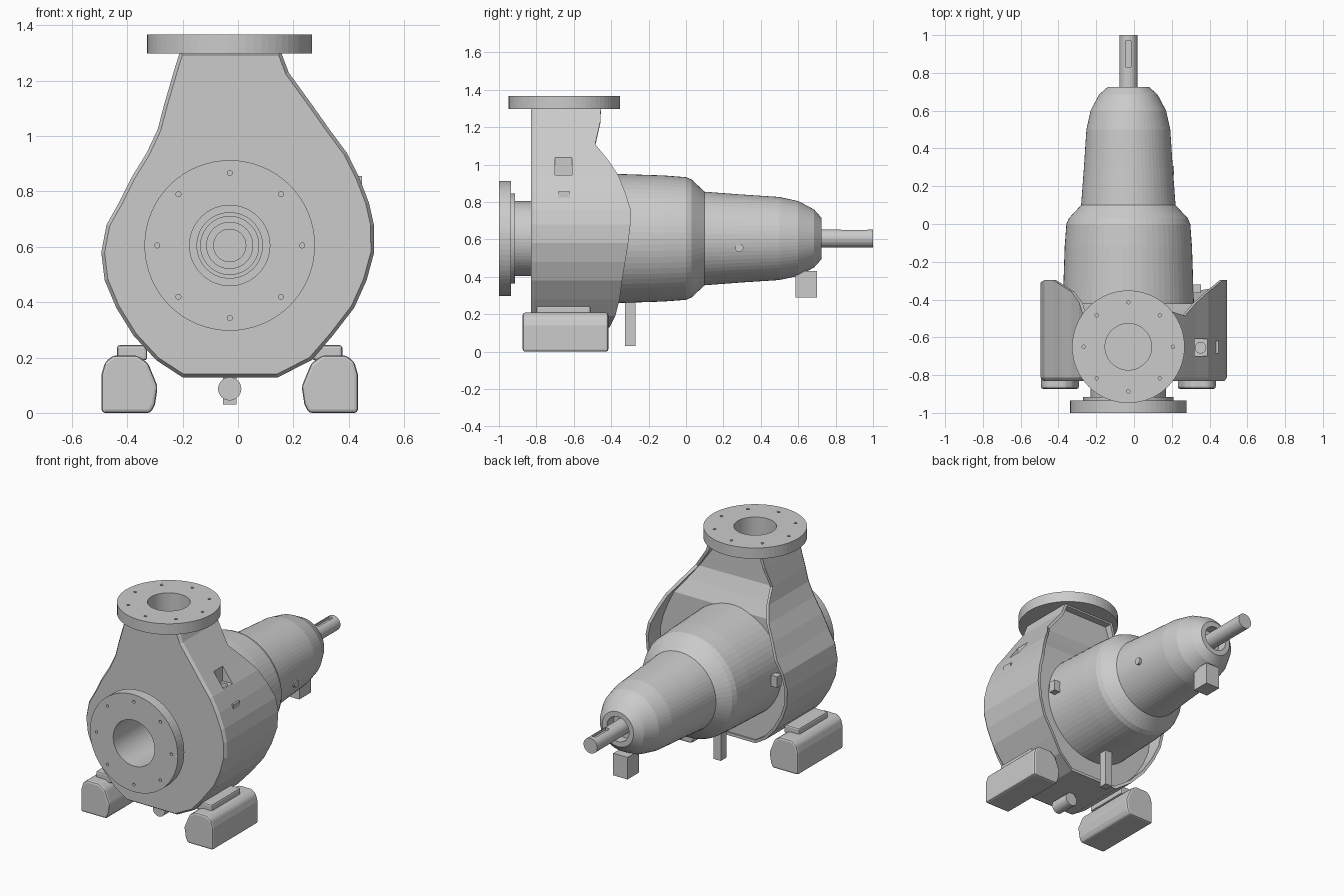
import bpy, bmesh, math
from mathutils import Vector

if "Cube" in bpy.data.objects:
    bpy.data.objects.remove(bpy.data.objects["Cube"])

CX, CZ = -0.03, 0.605      # shaft axis
OUT = (CX, -0.65)          # discharge axis


def finish(name, bm):
    bmesh.ops.remove_doubles(bm, verts=bm.verts, dist=1e-5)
    bmesh.ops.recalc_face_normals(bm, faces=bm.faces)
    me = bpy.data.meshes.new(name)
    bm.to_mesh(me)
    bm.free()
    ob = bpy.data.objects.new(name, me)
    bpy.context.collection.objects.link(ob)
    return ob


def place(r, a, h, axis, c):
    u, v = r * math.cos(a), r * math.sin(a)
    p = {'X': (h, u, v), 'Y': (u, h, v), 'Z': (u, v, h)}[axis]
    return Vector(p) + Vector(c)


def add_lathe(bm, pts, axis, c, n, closed=False):
    rings = [[bm.verts.new(place(r, 2 * math.pi * i / n, h, axis, c)) for i in range(n)]
             for r, h in pts]
    pairs = list(zip(rings, rings[1:])) + ([(rings[-1], rings[0])] if closed else [])
    for a, b in pairs:
        for i in range(n):
            j = (i + 1) % n
            bm.faces.new((a[i], a[j], b[j], b[i]))


def lathe(name, pts, axis='Y', c=(CX, 0, CZ), n=64, closed=False):
    bm = bmesh.new()
    add_lathe(bm, pts, axis, c, n, closed)
    return finish(name, bm)


def rod(name, r, h0, h1, axis, c, n=32):
    return lathe(name, [(0, h0), (r, h0), (r, h1), (0, h1)], axis, c, n)


def prism(name, prof, y0, y1, bevel=0):
    bm = bmesh.new()
    a = [bm.verts.new((x, y0, z)) for x, z in prof]
    b = [bm.verts.new((x, y1, z)) for x, z in prof]
    bm.faces.new(a)
    bm.faces.new(b)
    for i in range(len(a)):
        j = (i + 1) % len(a)
        bm.faces.new((a[i], a[j], b[j], b[i]))
    ob = finish(name, bm)
    if bevel:
        m = ob.modifiers.new("bevel", 'BEVEL')
        m.width, m.segments, m.limit_method = bevel, 2, 'ANGLE'
    return ob


def box(name, x0, x1, y0, y1, z0, z1, bevel=0):
    return prism(name, [(x0, z0), (x1, z0), (x1, z1), (x0, z1)], y0, y1, bevel)


def cut(ob, cutter):
    m = ob.modifiers.new("cut", 'BOOLEAN')
    m.operation, m.object, m.solver = 'DIFFERENCE', cutter, 'EXACT'
    cutter.hide_render = True
    cutter.hide_viewport = True


def bolt_holes(name, ob, radius, axis, c, h0, h1):
    bm = bmesh.new()
    for k in range(8):
        p = place(radius, k * math.pi / 4, 0, axis, c)
        add_lathe(bm, [(0, h0), (.009, h0), (.009, h1), (0, h1)], axis, p, 12)
    cut(ob, finish(name, bm))


def interp(z, table):
    for (z0, y0), (z1, y1) in zip(table, table[1:]):
        if z0 >= z >= z1:
            return y0 + (y1 - y0) * (z0 - z) / (z0 - z1)
    return table[-1][1]


# Volute casing: outline levels (z, left, right), wavy rear lip, recessed back plate
levels = [(1.305, -.21, .155), (1.23, -.233, .183), (1.11, -.268, .27), (1.025, -.29, .33),
          (.94, -.33, .393), (.85, -.385, .438), (.76, -.43, .473), (.68, -.475, .491),
          (.58, -.494, .492), (.48, -.482, .465), (.38, -.44, .42), (.28, -.378, .343),
          (.19, -.295, .265), (.128, -.2, .143)]
lip = [(1.305, -.455), (1.19, -.46), (1.096, -.49), (.99, -.38), (.866, -.33),
       (.743, -.29), (.57, -.31), (.33, -.35), (.225, -.36), (.128, -.41)]
plate = [(1.305, -.5), (1.1, -.497), (.94, -.42), (.128, -.42)]
outline = [(l, z) for z, l, r in levels] + [(r, z) for z, l, r in reversed(levels)]
N = len(outline)


def inset(d):
    res = []
    for i in range(N):
        p, q, s = (Vector(outline[k % N]) for k in (i - 1, i, i + 1))
        e0, e1 = (q - p).normalized(), (s - q).normalized()
        n0, n1 = Vector((-e0.y, e0.x)), Vector((-e1.y, e1.x))
        res.append(q + (n0 + n1) * d / (1 + n0.dot(n1)))
    return res


bm = bmesh.new()
zs = [z for _, z in outline]
full, thin, wall = inset(0), inset(.012), inset(.018)
rings = [[bm.verts.new((p.x, y(z), p.y)) for p, z in zip(loop, zs)] for loop, y in (
    (thin, lambda z: -.83), (full, lambda z: -.812),
    (full, lambda z: interp(z, lip)), (wall, lambda z: interp(z, lip)),
    (wall, lambda z: min(interp(z, plate), interp(z, lip) - .006)))]
for a, b in zip(rings, rings[1:]):
    for i in range(N):
        j = (i + 1) % N
        bm.faces.new((a[i], a[j], b[j], b[i]))
bm.faces.new(rings[0])
back = rings[-1]
for i in range(N // 2 - 1):
    bm.faces.new((back[i], back[i + 1], back[N - 2 - i], back[N - 1 - i]))
casing = finish("volute_casing", bm)

# Casing bores and the side notch with its tapping
cut(casing, rod("suction_bore_cutter", .145, -.95, -.6, 'Y', (CX, 0, CZ), 64))
cut(casing, rod("discharge_bore_cutter", .123, .95, 1.5, 'Z', (*OUT, 0), 64))
cut(casing, box("notch_cutter", .32, .45, -.70, -.61, .945, 1.1))
cut(casing, rod("tapping_cutter", .028, .9, .96, 'Z', (.352, -.655, 0), 24))
box("side_rib", .42, .448, -.685, -.62, .825, .856)

# Suction flange and neck
suction = lathe("suction_flange", [(.145, -1), (.308, -1), (.308, -.935), (.24, -.935),
                (.24, -.915), (.2, -.915), (.2, -.82), (.145, -.82)], closed=True)
bolt_holes("suction_hole_cutter", suction, .262, 'Y', (CX, 0, CZ), -1.05, -.96)

# Impeller eye inside the suction bore
lathe("impeller_eye", [(0, -.66), (.06, -.66), (.06, -.625), (.085, -.625), (.085, -.605),
      (.105, -.605), (.105, -.645), (.12, -.645), (.12, -.605), (.146, -.605)])

# Discharge flange
discharge = lathe("discharge_flange", [(.123, 1.298), (.298, 1.298), (.298, 1.367),
                  (.123, 1.367)], 'Z', (*OUT, 0), closed=True)
bolt_holes("discharge_hole_cutter", discharge, .236, 'Z', (*OUT, 0), 1.33, 1.4)

# Bearing housing with seal recess at the rear
lathe("bearing_housing", [(0, -.44), (.348, -.44), (.345, -.36), (.337, -.12), (.328, 0),
      (.315, .03), (.25, .10), (.235, .3), (.222, .5), (.2, .6), (.155, .685), (.11, .725),
      (.078, .725), (.078, .66), (0, .66)])

# Drive shaft with keyway
shaft = rod("drive_shaft", .048, .6, 1, 'Y', (CX, 0, CZ))
cut(shaft, box("keyway_cutter", CX - .015, CX + .015, .83, .97, CZ + .03, CZ + .1))

# Feet with mounting pads, and side tabs
foot = [(.285, 0), (.463, 0), (.463, .14), (.45, .185), (.42, .208), (.335, .208),
        (.295, .18), (.26, .095), (.27, .03)]
for s, side in ((-1, "left"), (1, "right")):
    prism(side + "_foot", [(CX + s * x, z) for x, z in foot], -.873, -.415, .012)
    box(side + "_foot_pad", CX + s * .298, CX + s * .407, -.80, -.51, .19, .245, .01)
    box(side + "_tab", CX + s * .33, CX + s * .385, -.365, -.32, CZ - .035, CZ + .035)

# Drain stub, support strut, rear block and oil plug
rod("drain_stub", .042, -.75, -.62, 'Y', (CX, 0, .087))
box("support_strut", CX - .025, CX + .025, -.325, -.27, .03, .29)
box("rear_block", CX - .05, CX + .05, .585, .70, .29, .43)
rod("oil_plug", .022, .15, .212, 'X', (0, .285, .555), 24)
